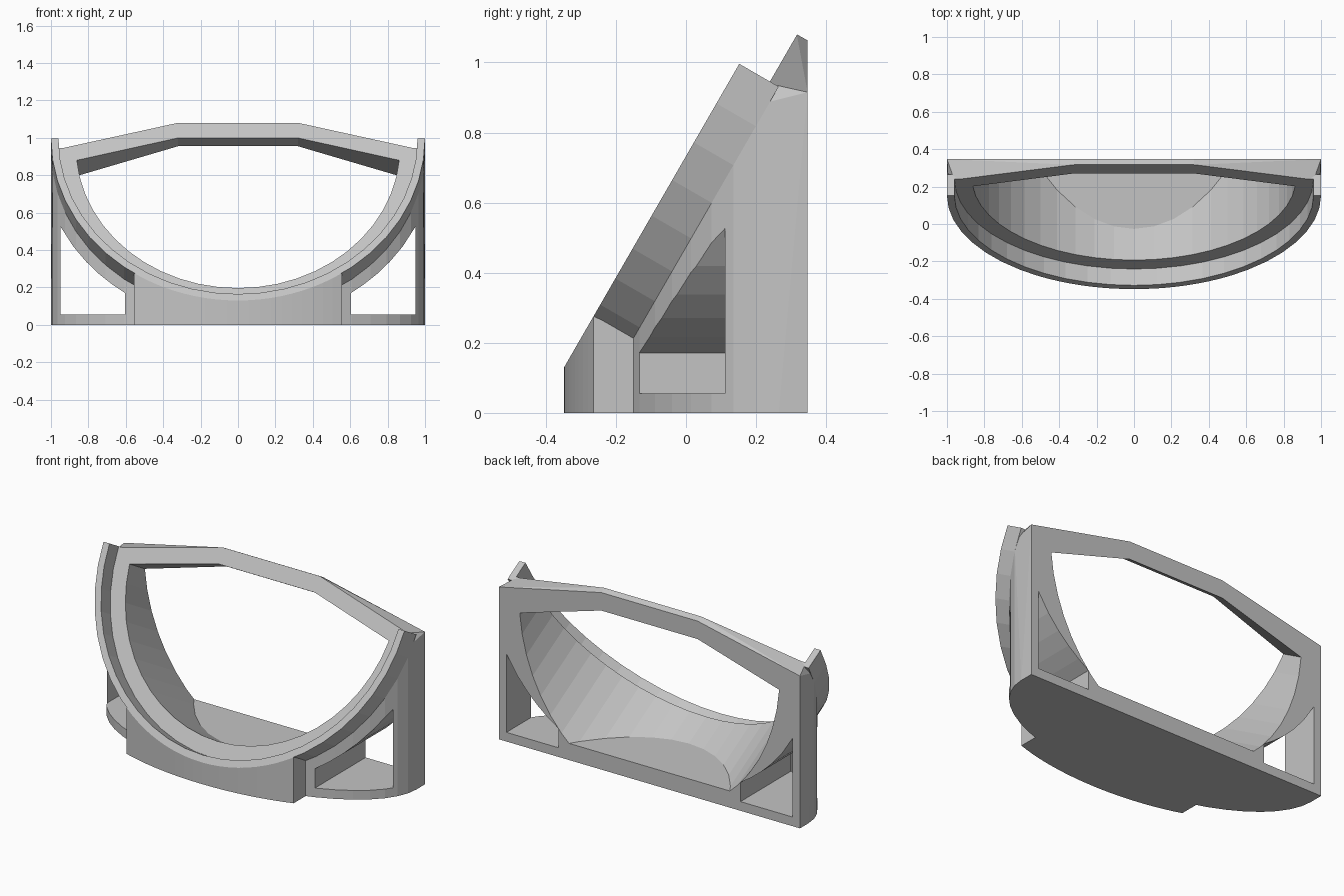
import bpy, bmesh, math
from mathutils import Vector

if "Cube" in bpy.data.objects:
    bpy.data.objects.remove(bpy.data.objects["Cube"])

S, C = 0.5, math.sqrt(3) / 2        # 60 degree lean
CENTRE = Vector((0, 0.152, 0.996))  # centre of the round lip, on the front plane
LIP, SLAB, BACK = 0.10, 0.13, 0.347
SEG = 48

grey = bpy.data.materials.new("light grey")
grey.diffuse_color = (0.55, 0.55, 0.55, 1)
grey.use_nodes = True
grey.node_tree.nodes["Principled BSDF"].inputs["Base Color"].default_value = grey.diffuse_color


def tilt(u, v, d):
    """Leaning frame: u sideways, v up the slope, d depth behind the front plane."""
    return CENTRE + Vector((u, v * S + d * C, v * C - d * S))


def plane_z(y, d):
    p = tilt(0, 0, d)
    return p.z + (y - p.y) * C / S


def arc(r, a0=math.pi, a1=2 * math.pi, n=SEG // 2):
    return [(r * math.cos(a0 + (a1 - a0) * i / n), r * math.sin(a0 + (a1 - a0) * i / n))
            for i in range(n + 1)]


def make(name, bm):
    bmesh.ops.recalc_face_normals(bm, faces=bm.faces)
    me = bpy.data.meshes.new(name)
    bm.to_mesh(me)
    bm.free()
    me.materials.append(grey)
    ob = bpy.data.objects.new(name, me)
    bpy.context.collection.objects.link(ob)
    return ob


def loft(front, back):
    bm = bmesh.new()
    a = [bm.verts.new(p) for p in front]
    b = [bm.verts.new(p) for p in back]
    bm.faces.new(a)
    bm.faces.new(b[::-1])
    for i in range(len(a)):
        j = (i + 1) % len(a)
        bm.faces.new((a[i], a[j], b[j], b[i]))
    return bm


def tilted_prism(profile, d0, d1):
    return loft([tilt(u, v, d0) for u, v in profile], [tilt(u, v, d1) for u, v in profile])


def hull(name, pts):
    bm = bmesh.new()
    for p in pts:
        bm.verts.new(p)
    res = bmesh.ops.convex_hull(bm, input=bm.verts)
    junk = {g for g in res["geom_interior"] + res["geom_unused"]
            if isinstance(g, bmesh.types.BMVert)}
    bmesh.ops.delete(bm, geom=list(junk), context='VERTS')
    bmesh.ops.dissolve_limit(bm, angle_limit=0.003, verts=bm.verts, edges=bm.edges)
    return make(name, bm)


def combine(ob, other, op):
    m = ob.modifiers.new(op, 'BOOLEAN')
    m.operation, m.solver, m.object = op, 'EXACT', other
    dg = bpy.context.evaluated_depsgraph_get()
    me = bpy.data.meshes.new_from_object(ob.evaluated_get(dg))
    ob.modifiers.clear()
    ob.data = me
    bpy.data.objects.remove(other)


# Rear body: upright oval-fronted prism under the leaning face, with a faceted top
pts = []
yc = tilt(0, 0, SLAB).y
for x, v in arc(1.0):
    y = yc + v * S
    pts.append((x, y, 0))
    if y < 0.22:
        pts.append((x, y, plane_z(y, LIP)))
for s in (-1, 1):
    pts += [(s, BACK, 0), (s, BACK, 0.915), tilt(s * 0.96, -0.007, LIP),
            tilt(s * 0.32, 0.155, LIP), (s * 0.32, BACK, 1.063)]
stand = hull("display_stand", pts)

# Leaning half-round slab that carries the lip
combine(stand, make("slab", tilted_prism(arc(1.0), 0, SLAB)), 'UNION')

# Front foot block
pts = []
W = 0.555
a = math.acos(W)
for x, v in arc(1.0, math.pi + a, 2 * math.pi - a, 20):
    y = CENTRE.y + v * S
    pts += [(x, y, 0), (x, y, plane_z(y, 0))]
pts += [(s * W, -0.1, z) for s in (-1, 1) for z in (0, 0.2)]
combine(stand, hull("foot", pts), 'UNION')

# Recess inside the lip
combine(stand, make("recess_cutter", tilted_prism(
    arc(0.96) + [(0.96, 0.5), (-0.96, 0.5)], -0.3, LIP + 0.001)), 'DIFFERENCE')

# Main opening, stopped by a level floor
drop = math.asin(0.076 / 0.865)
bm = tilted_prism(arc(0.865, math.pi + drop, 2 * math.pi - drop)
                  + [(0.32, 0.062), (-0.32, 0.062)], -0.2, 1.2)
bmesh.ops.recalc_face_normals(bm, faces=bm.faces)
res = bmesh.ops.bisect_plane(bm, geom=bm.verts[:] + bm.edges[:] + bm.faces[:],
                             plane_co=(0, 0, 0.10), plane_no=(0, 0, -1), clear_outer=True)
bmesh.ops.holes_fill(bm, edges=[e for e in bm.edges if e.is_boundary], sides=0)
combine(stand, make("opening_cutter", bm), 'DIFFERENCE')

# Curved triangular windows through both wings
X0, X1 = 0.605, 0.95
curve = [(X0 + (X1 - X0) * i / 5) for i in range(6)]
for s in (-1, 1):
    prof = [(X1, 0.055), (X0, 0.055)]
    prof += [(x, 0.914 - C * math.sqrt(1.05 ** 2 - x * x)) for x in curve]
    bm = loft([(s * x, -0.6, z) for x, z in prof], [(s * x, 0.6, z) for x, z in prof])
    combine(stand, make("window_cutter", bm), 'DIFFERENCE')

for p in stand.data.polygons:
    p.use_smooth = False
